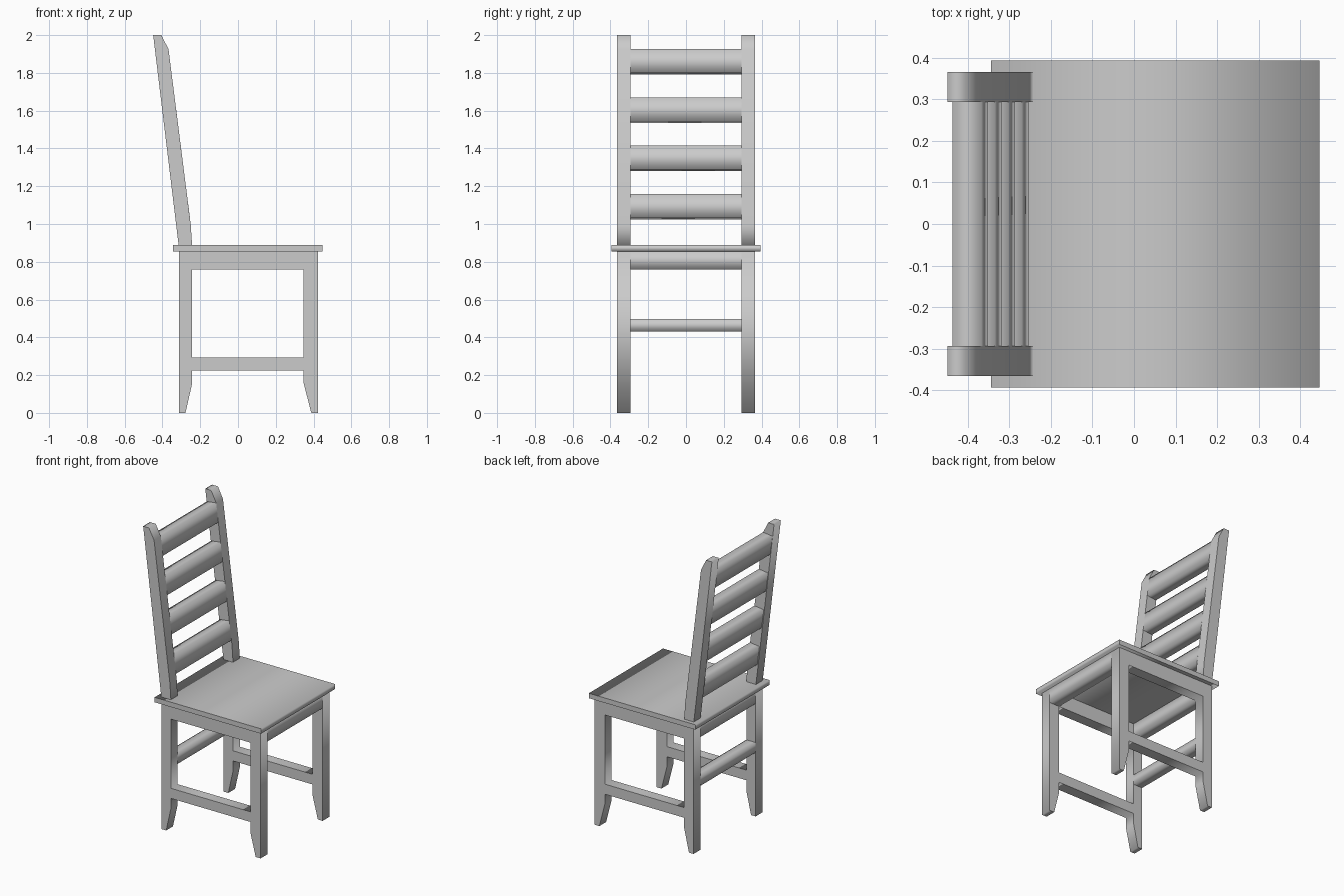
import bpy, bmesh
from math import radians
from mathutils import Matrix

if "Cube" in bpy.data.objects:
    bpy.data.objects.remove(bpy.data.objects["Cube"])

LEG_IN, LEG_OUT = 0.294, 0.366      # inner and outer y of legs and posts


def profile_solid(name, loops, y0, y1):
    """Extrude closed x-z outlines (later loops are holes) from y0 to y1."""
    curve = bpy.data.curves.new(name, 'CURVE')
    curve.dimensions = '2D'
    curve.fill_mode = 'BOTH'
    curve.extrude = (y1 - y0) / 2
    for pts in loops:
        spline = curve.splines.new('POLY')
        spline.points.add(len(pts) - 1)
        for p, (x, z) in zip(spline.points, pts):
            p.co = (x, z, 0, 1)
        spline.use_cyclic_u = True
    temp = bpy.data.objects.new(name + "_outline", curve)
    bpy.context.collection.objects.link(temp)
    bpy.context.view_layer.update()
    mesh = bpy.data.meshes.new_from_object(temp)
    bpy.data.objects.remove(temp)

    # stand the profile upright, weld it and fix normals
    mesh.transform(Matrix.Translation((0, (y0 + y1) / 2, 0)) @ Matrix.Rotation(radians(90), 4, 'X'))
    bm = bmesh.new()
    bm.from_mesh(mesh)
    bmesh.ops.remove_doubles(bm, verts=bm.verts, dist=1e-5)
    bmesh.ops.recalc_face_normals(bm, faces=bm.faces)
    bm.to_mesh(mesh)
    bm.free()
    mesh.name = name
    obj = bpy.data.objects.new(name, mesh)
    bpy.context.collection.objects.link(obj)
    return obj


def rect(x0, x1, z0, z1):
    return [(x0, z0), (x1, z0), (x1, z1), (x0, z1)]


# Side frames: tapered legs, apron and low stretcher in one piece
frame = [(-0.312, 0), (-0.278, 0), (-0.243, 0.155), (-0.243, 0.225),
         (0.348, 0.225), (0.348, 0.155), (0.388, 0), (0.424, 0),
         (0.424, 0.855), (-0.312, 0.855)]
window = rect(-0.243, 0.348, 0.293, 0.758)

# Leaning back posts with chamfered tops
post = [(-0.314, 0.885), (-0.243, 0.885), (-0.25, 0.995), (-0.368, 1.926),
        (-0.406, 2.0), (-0.449, 2.0)]

for side, s in (("right", -1), ("left", 1)):
    y0, y1 = sorted((s * LEG_IN, s * LEG_OUT))
    profile_solid(f"{side}_leg_frame", [frame, window], y0, y1)
    profile_solid(f"{side}_back_post", [post], y0, y1)

# Cross rails between the side frames
profile_solid("front_apron", [rect(0.348, 0.424, 0.758, 0.855)], -LEG_IN, LEG_IN)
profile_solid("back_apron", [rect(-0.312, -0.243, 0.758, 0.855)], -LEG_IN, LEG_IN)
profile_solid("back_stretcher", [rect(-0.312, -0.243, 0.43, 0.497)], -LEG_IN, LEG_IN)

# Seat board
profile_solid("seat", [rect(-0.345, 0.447, 0.855, 0.888)], -0.394, 0.394)

# Four ladder slats, square to the lean of the back
SLOPE = 0.127
for i in range(4):
    top = 1.926 - i * 0.2557
    bottom = top - 0.126
    xt, xb = (-0.368 + SLOPE * (1.926 - z) for z in (top, bottom))
    dx, dz = -0.0695, -0.0088
    profile_solid(f"back_slat_{i + 1}",
                  [[(xb, bottom), (xt, top), (xt + dx, top + dz), (xb + dx, bottom + dz)]],
                  -LEG_IN, LEG_IN)
